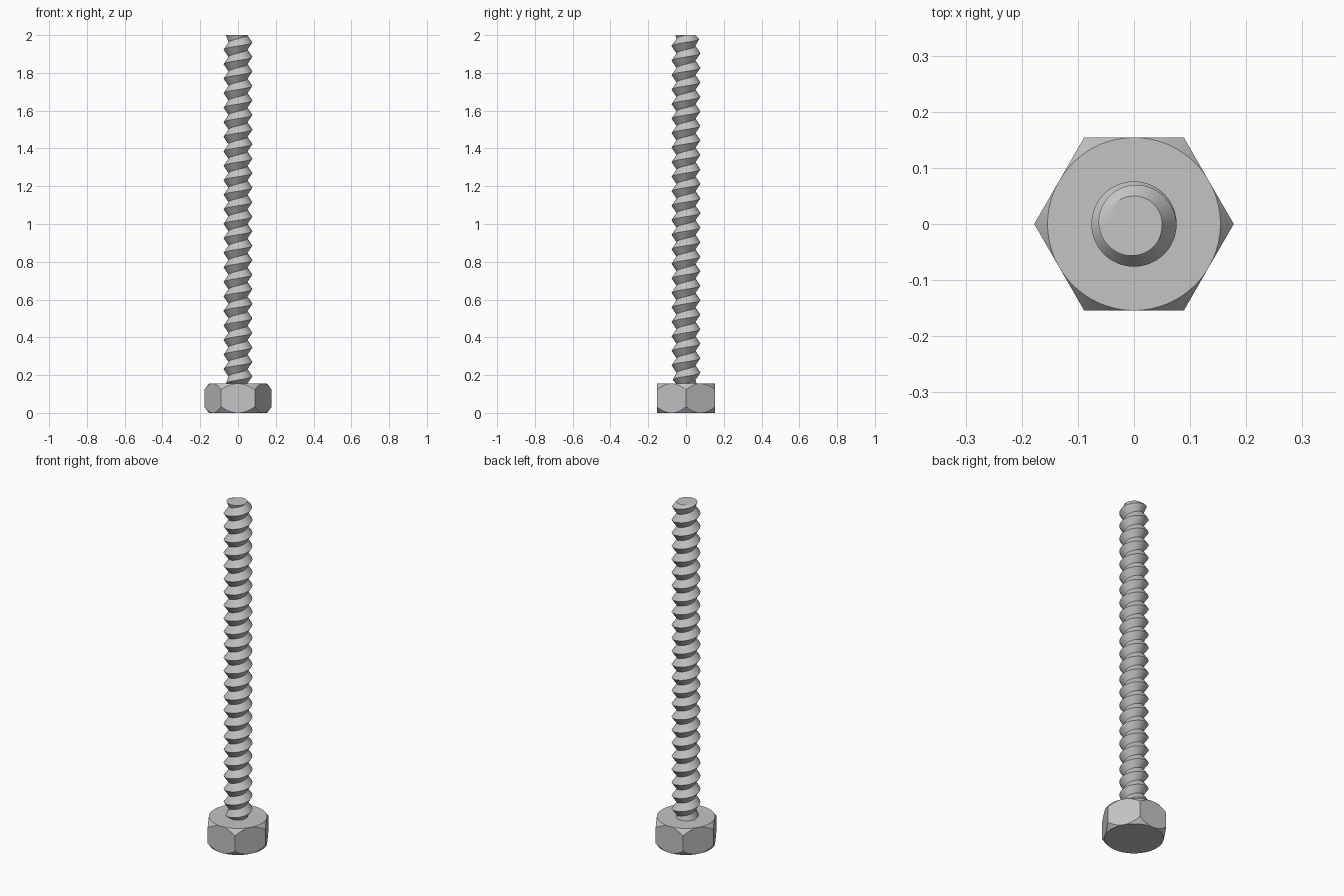
import bpy, bmesh, math

cube = bpy.data.objects.get("Cube")
if cube:
    bpy.data.objects.remove(cube, do_unlink=True)

HEAD_TOP, TOP = 0.155, 2.0
APOTHEM, SLOPE = 0.154, 1.35
ROOT, CREST = 0.05, 0.076
TURNS, STEPS = 24, 48
PITCH = (TOP - HEAD_TOP) / TURNS

steel = bpy.data.materials.new("steel grey")
steel.use_nodes = True
grey = (0.55, 0.55, 0.55, 1)
steel.diffuse_color = grey
steel.node_tree.nodes["Principled BSDF"].inputs["Base Color"].default_value = grey


def finish(name, bm):
    """Clean the mesh, make an object of it and shade it."""
    bmesh.ops.remove_doubles(bm, verts=bm.verts, dist=1e-5)
    bmesh.ops.recalc_face_normals(bm, faces=bm.faces)
    mesh = bpy.data.meshes.new(name)
    bm.to_mesh(mesh)
    bm.free()
    mesh.materials.append(steel)
    obj = bpy.data.objects.new(name, mesh)
    bpy.context.collection.objects.link(obj)
    bpy.ops.object.select_all(action="DESELECT")
    obj.select_set(True)
    bpy.context.view_layer.objects.active = obj
    bpy.ops.object.shade_smooth_by_angle(angle=math.radians(30))


def polar(bm, r, a, z):
    return bm.verts.new((r * math.cos(a), r * math.sin(a), z))


# Hexagonal head, its corners chamfered by a cone above and below
bm = bmesh.new()
N = 96
rings = [[], [], [], []]
for i in range(N):
    a = math.tau * i / N
    hexagon = APOTHEM / math.cos(a % (math.pi / 3) - math.pi / 6)
    drop = (hexagon - APOTHEM) * SLOPE
    levels = [(APOTHEM, 0), (hexagon, drop),
              (hexagon, HEAD_TOP - drop), (APOTHEM, HEAD_TOP)]
    for ring, (r, z) in zip(rings, levels):
        ring.append(polar(bm, r, a, z))
for low, high in zip(rings, rings[1:]):
    for i in range(N):
        j = (i + 1) % N
        bm.faces.new((low[i], low[j], high[j], high[i]))
bm.faces.new(rings[0][::-1])
bm.faces.new(rings[-1])
finish("hex_head", bm)

# Right-handed thread, its ridge fading in and out over the end turns
bm = bmesh.new()


def thread_point(turn, rise, r):
    z = HEAD_TOP + PITCH * (turn + rise)
    return polar(bm, r, math.tau * turn, min(max(z, HEAD_TOP), TOP))


roots, crests = [], []
for i in range(-STEPS, (TURNS + 1) * STEPS + 1):
    t = i / STEPS
    roots.append(thread_point(t, 0, ROOT))
    if t <= TURNS:
        fade = min(1, t + 1, TURNS - t)
        crests.append(thread_point(t, 0.5, ROOT + (CREST - ROOT) * fade))
for i in range(len(crests) - 1):
    k = i + STEPS
    bm.faces.new((roots[i], roots[i + 1], crests[i + 1], crests[i]))
    bm.faces.new((crests[i], crests[i + 1], roots[k + 1], roots[k]))
bm.faces.new(roots[-STEPS:])
bm.faces.new(roots[:STEPS][::-1])
finish("threaded_shank", bm)
